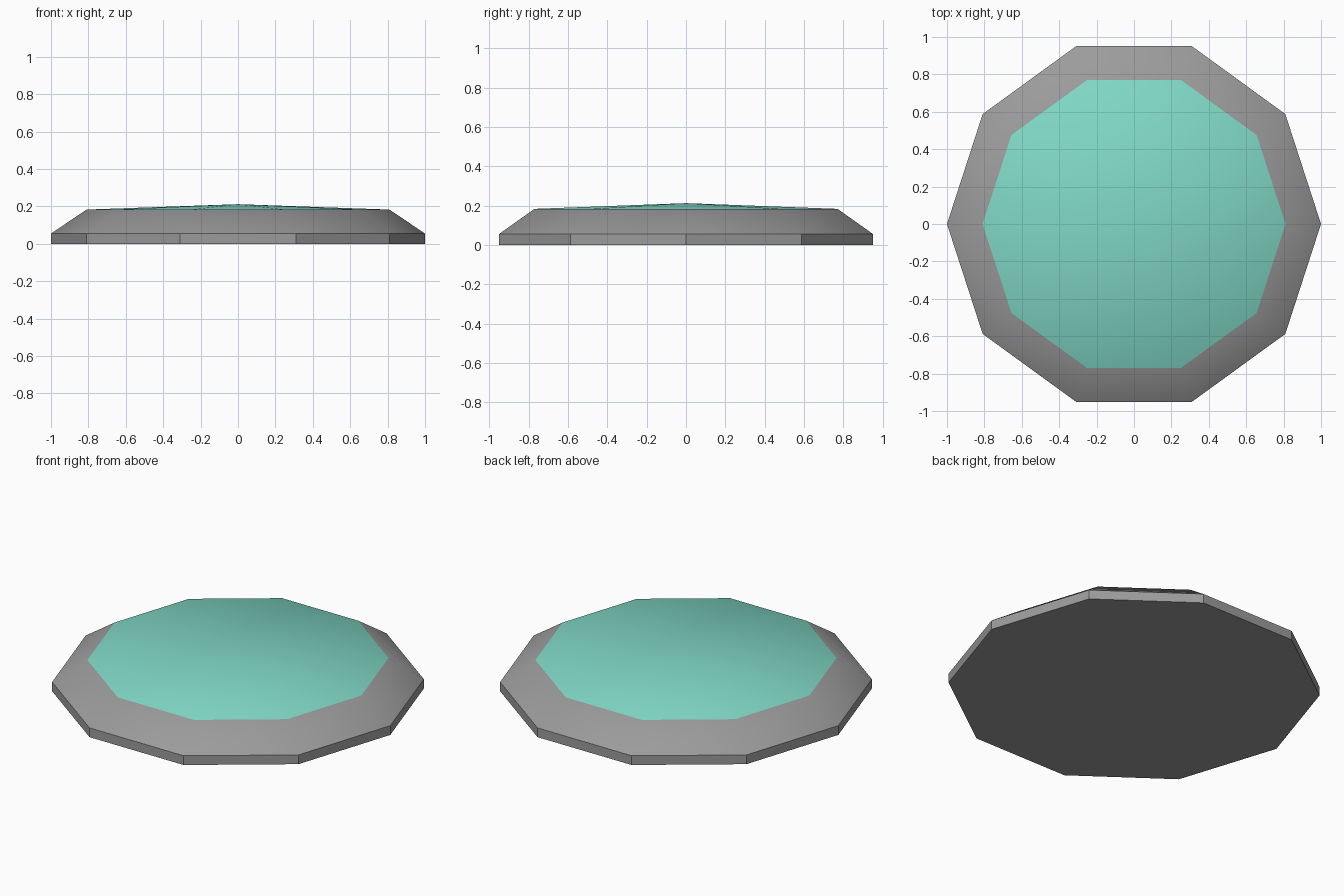
import bpy, bmesh, math

if "Cube" in bpy.data.objects:
    bpy.data.objects.remove(bpy.data.objects["Cube"])

SIDES = 10


def material(name, rgb):
    m = bpy.data.materials.new(name)
    m.diffuse_color = (*rgb, 1)
    m.use_nodes = True
    m.node_tree.nodes["Principled BSDF"].inputs["Base Color"].default_value = m.diffuse_color
    return m


grey = material("grey rim", (0.33, 0.33, 0.33))
teal = material("teal top", (0.216, 0.686, 0.565))

bm = bmesh.new()


def ring(radius, z):
    step = math.tau / SIDES
    return [bm.verts.new((radius * math.cos(i * step), radius * math.sin(i * step), z))
            for i in range(SIDES)]


# Low wall, sloping rim and shallow cone top
rings = [ring(1.0, 0.0), ring(1.0, 0.055), ring(0.81, 0.183)]
apex = bm.verts.new((0, 0, 0.212))
bm.faces.new(rings[0][::-1])
for i in range(SIDES):
    j = (i + 1) % SIDES
    for lo, hi in zip(rings, rings[1:]):
        bm.faces.new((lo[i], lo[j], hi[j], hi[i]))
    bm.faces.new((rings[2][i], rings[2][j], apex)).material_index = 1

mesh = bpy.data.meshes.new("button_pad")
bm.to_mesh(mesh)
bm.free()
mesh.materials.append(grey)
mesh.materials.append(teal)
pad = bpy.data.objects.new("button_pad", mesh)
bpy.context.collection.objects.link(pad)

# Smooth over the rim and top, crisp wall corners
bpy.context.view_layer.objects.active = pad
pad.select_set(True)
bpy.ops.object.shade_smooth_by_angle(angle=math.radians(34.8))
